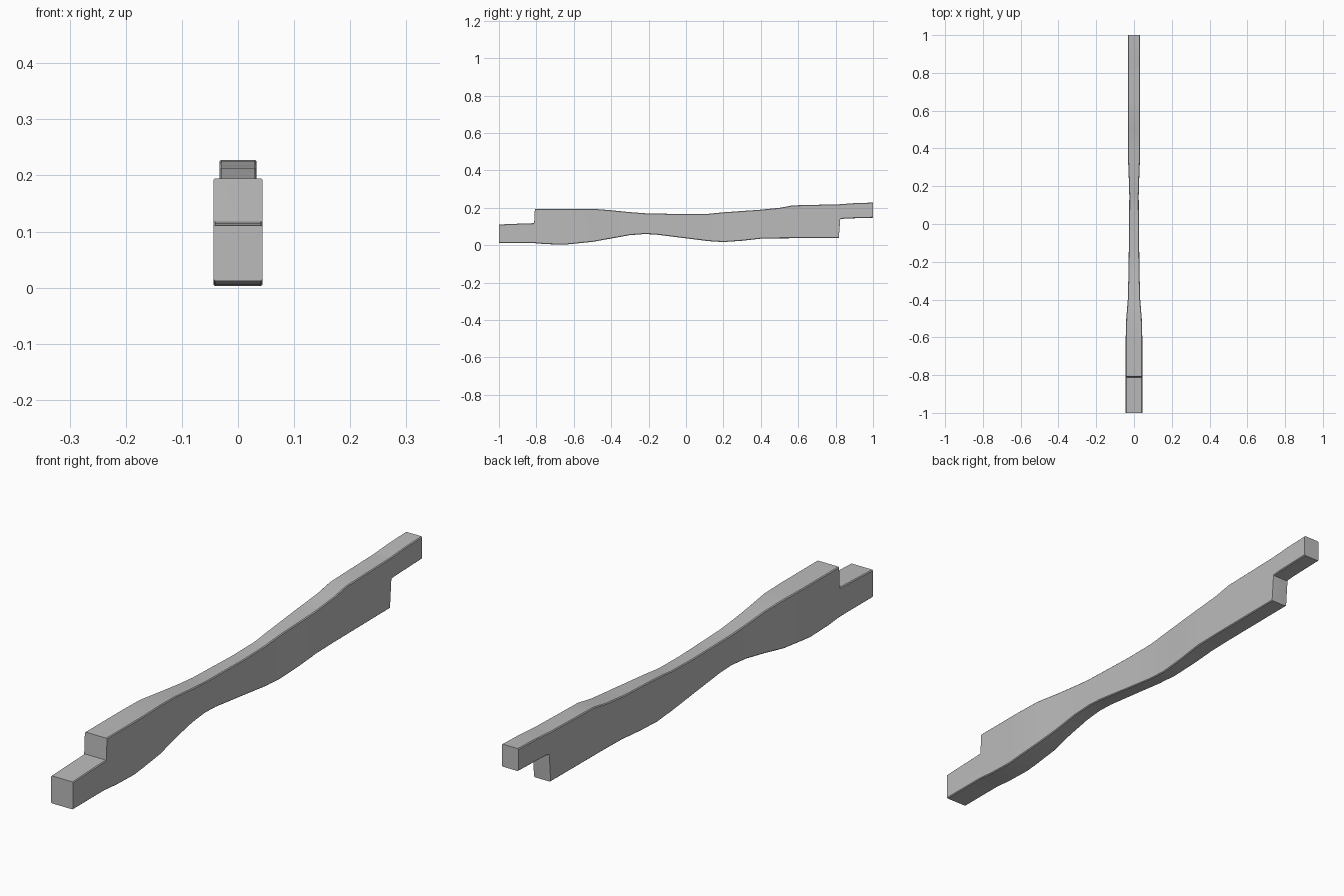
import bpy, bmesh, math

if "Cube" in bpy.data.objects:
    bpy.data.objects.remove(bpy.data.objects["Cube"])

# Profile curves as (y, value) points
TOP = [(-1, .111), (-.9, .115), (-.812, .118), (-.808, .195), (-.5, .195), (-.4, .187),
       (-.3, .177), (-.22, .171), (0, .166), (.12, .168), (.2, .176), (.4, .19),
       (.5, .2), (.57, .213), (.65, .215), (.82, .219), (.9, .225), (1, .228)]
BOTTOM = [(-1, .012), (-.82, .012), (-.75, .006), (-.65, .003), (-.5, .018), (-.4, .036),
          (-.3, .054), (-.22, .06), (-.16, .057), (0, .037), (.12, .022), (.2, .017),
          (.3, .024), (.4, .035), (.5, .037), (.817, .039), (.825, .14), (.86, .143), (1, .147)]
HALF = [(-1, .044), (-.6, .044), (-.5, .041), (-.4, .033), (-.25, .029), (0, .026),
        (.15, .025), (.25, .028), (.38, .033), (1, .033)]
CHAMFER = .003


def sample(curve, y):
    for (a, u), (b, v) in zip(curve, curve[1:]):
        if y <= b:
            return u + (v - u) * (y - a) / (b - a)
    return curve[-1][1]


# Carved bar with stepped ends: loft of chamfered rectangles along y
bm = bmesh.new()
rings = []
for y in sorted({p[0] for c in (TOP, BOTTOM, HALF) for p in c}):
    t, b, w = sample(TOP, y), sample(BOTTOM, y), sample(HALF, y)
    c = CHAMFER
    section = [(w - c, b), (w, b + c), (w, t - c), (w - c, t),
               (c - w, t), (-w, t - c), (-w, b + c), (c - w, b)]
    rings.append([bm.verts.new((x, y, z)) for x, z in section])
for r, s in zip(rings, rings[1:]):
    for i in range(8):
        j = (i + 1) % 8
        bm.faces.new((r[i], r[j], s[j], s[i]))
bm.faces.new(rings[0])
bm.faces.new(rings[-1])
bmesh.ops.recalc_face_normals(bm, faces=bm.faces)

mesh = bpy.data.meshes.new("carved_bar")
bm.to_mesh(mesh)
bm.free()
bar = bpy.data.objects.new("carved_bar", mesh)
bpy.context.collection.objects.link(bar)

# Plain grey finish
grey = bpy.data.materials.new("grey")
grey.diffuse_color = (.5, .5, .5, 1)
grey.use_nodes = True
grey.node_tree.nodes["Principled BSDF"].inputs["Base Color"].default_value = grey.diffuse_color
mesh.materials.append(grey)

bpy.context.view_layer.objects.active = bar
bar.select_set(True)
bpy.ops.object.shade_smooth_by_angle(angle=math.radians(30))
